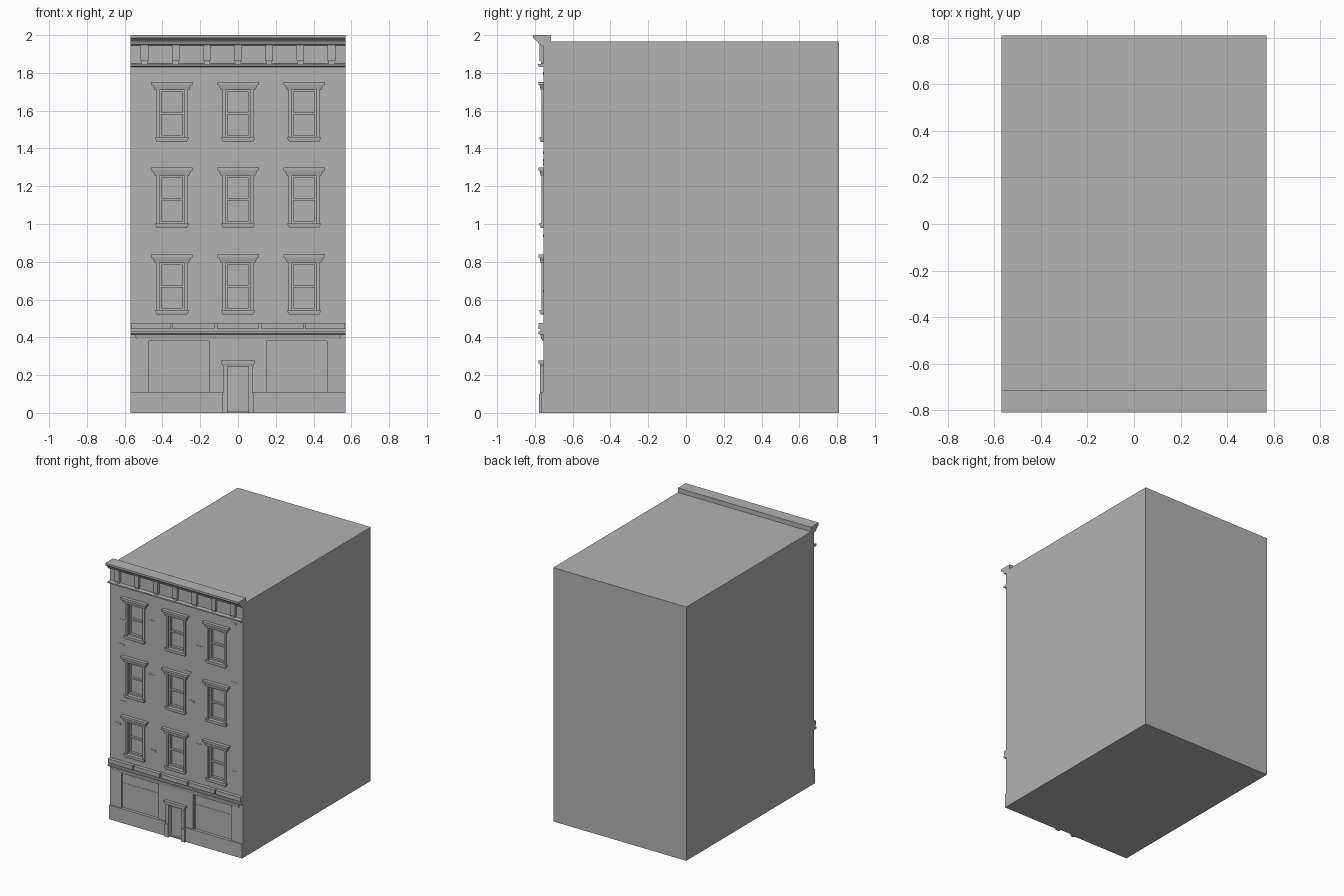
import bpy
import bmesh

old = bpy.data.objects.get("Cube")
if old:
    bpy.data.objects.remove(old, do_unlink=True)

stone = bpy.data.materials.new("grey_stone")
stone.use_nodes = True
GREY = (0.45, 0.45, 0.45, 1)
stone.diffuse_color = GREY
stone.node_tree.nodes["Principled BSDF"].inputs["Base Color"].default_value = GREY

W, WALL, BACK, ROOF = 0.57, -0.755, 0.81, 1.965
COLUMNS = (-0.35, 0, 0.35)
SILLS = (0.52, 0.98, 1.435)


def block(x, half, front, z0, z1, flare=0.0, back=WALL + 0.005):
    """Box centred on x; flare widens its top sideways and forwards."""
    bottom = [(x - half, front), (x + half, front), (x + half, back), (x - half, back)]
    top = [(x - half - flare, front - flare * 0.5), (x + half + flare, front - flare * 0.5),
           (x + half + flare, back), (x - half - flare, back)]
    verts = [(a, b, z0) for a, b in bottom] + [(a, b, z1) for a, b in top]
    faces = [(3, 2, 1, 0), (4, 5, 6, 7)]
    faces += [(i, (i + 1) % 4, (i + 1) % 4 + 4, i + 4) for i in range(4)]
    return verts, faces


def moulding(half, profile):
    """Extrude a y-z profile along the facade."""
    n = len(profile)
    verts = [(s * half, y, z) for s in (-1, 1) for y, z in profile]
    faces = [tuple(range(n)), tuple(range(2 * n - 1, n - 1, -1))]
    faces += [(i, i + n, (i + 1) % n + n, (i + 1) % n) for i in range(n)]
    return verts, faces


def make(name, pieces):
    bm = bmesh.new()
    for verts, faces in pieces:
        vs = [bm.verts.new(v) for v in verts]
        for f in faces:
            bm.faces.new([vs[i] for i in f])
    bmesh.ops.recalc_face_normals(bm, faces=bm.faces)
    mesh = bpy.data.meshes.new(name)
    bm.to_mesh(mesh)
    bm.free()
    mesh.materials.append(stone)
    obj = bpy.data.objects.new(name, mesh)
    bpy.context.scene.collection.objects.link(obj)
    return obj


# Main volume with window, shopfront and door recesses
body = make("building_body", [block(0, W, WALL, 0, ROOF, back=BACK)])
holes = [block(x, 0.068, -0.9, z + 0.024, z + 0.276, back=WALL + 0.03)
         for x in COLUMNS for z in SILLS]
holes += [block(s * 0.3125, 0.1675, -0.9, 0.11, 0.38, back=WALL + 0.015) for s in (-1, 1)]
holes.append(block(0, 0.056, -0.9, 0.008, 0.25, back=WALL + 0.02))
cutter = make("recess_cutter", holes)
cutter.hide_render = True
cut = body.modifiers.new("recesses", "BOOLEAN")
cut.operation = "DIFFERENCE"
cut.solver = "EXACT"
cut.object = cutter
bpy.context.view_layer.objects.active = body
bpy.ops.object.modifier_apply(modifier=cut.name)
bpy.data.objects.remove(cutter, do_unlink=True)

# Windows: surround, sashes, sill and flared head
for row, z in enumerate(SILLS):
    for col, x in enumerate(COLUMNS):
        tag = f"{row + 1}_{col + 1}"
        lo, hi, inner = z + 0.024, z + 0.276, WALL + 0.032
        make("window_surround_" + tag,
             [block(x + s * 0.074, 0.008, WALL - 0.009, lo, hi) for s in (-1, 1)])
        sash = [block(x + s * 0.062, 0.006, WALL + 0.01, lo, hi, back=inner) for s in (-1, 1)]
        sash += [block(x, 0.056, WALL + 0.01, hi - 0.012, hi, back=inner),
                 block(x, 0.056, WALL + 0.012, z + 0.145, z + 0.157, back=inner),
                 block(x, 0.056, WALL + 0.01, lo, lo + 0.012, back=inner)]
        make("window_sash_" + tag, sash)
        make("window_sill_" + tag,
             [block(x, 0.08, WALL - 0.014, z, z + 0.012, 0.004),
              block(x, 0.088, WALL - 0.02, z + 0.012, z + 0.025)])
        make("window_head_" + tag,
             [block(x, 0.09, WALL - 0.014, z + 0.274, z + 0.302, 0.013),
              block(x, 0.11, WALL - 0.027, z + 0.302, z + 0.318)])

# Roof cornice, frieze ledge and brackets
make("cornice", [moulding(W, [(-0.715, 1.945), (-0.715, 2.0), (-0.81, 2.0), (-0.81, 1.985),
                              (-0.797, 1.975), (-0.785, 1.965), (-0.778, 1.95), (-0.765, 1.945)])])
make("frieze_ledge", [moulding(W, [(WALL, 1.83), (WALL, 1.85), (-0.783, 1.846),
                                   (-0.783, 1.836), (-0.77, 1.83)])])
brackets = []
for i in range(-3, 4):
    x = i * 0.165
    brackets += [block(x, 0.02, WALL - 0.02, 1.862, 1.948),
                 block(x, 0.016, WALL - 0.012, 1.846, 1.862)]
make("frieze_brackets", brackets)

# Band above the shopfront, split into stones by narrow joints
joints = [-W, -0.352, -0.118, 0.118, 0.352, W]
make("shop_band_stones",
     [block((a + b) / 2, (b - a) / 2 - (0.006 if i in (1, 2, 3) else 0.003), -0.782, 0.445, 0.477)
      for i, (a, b) in enumerate(zip(joints, joints[1:]))])
make("shop_band_core", [block(0, W, WALL - 0.014, 0.43, 0.475)])
make("shop_ledge", [moulding(W, [(WALL, 0.414), (WALL, 0.434), (-0.782, 0.43),
                                 (-0.782, 0.42), (-0.768, 0.414)])])
make("shop_fascia", [block(0, 0.538, WALL - 0.007, 0.382, 0.392),
                     block(0, 0.54, WALL - 0.012, 0.392, 0.416, 0.008)])

# Shop windows: slim frame and transom
frames = []
for s in (-1, 1):
    x = s * 0.3125
    frames += [block(x + e * 0.163, 0.0045, WALL + 0.004, 0.11, 0.38, back=WALL + 0.017)
               for e in (-1, 1)]
    frames.append(block(x, 0.158, WALL + 0.013, 0.298, 0.302, back=WALL + 0.017))
make("shop_window_frames", frames)

# Plinth and doorway
make("plinth", [block(s * 0.325, 0.245, WALL - 0.009, 0, 0.11) for s in (-1, 1)])
door = []
for s in (-1, 1):
    door += [block(s * 0.068, 0.012, WALL - 0.017, 0, 0.25),
             block(s * 0.071, 0.015, WALL - 0.022, 0, 0.1)]
door += [block(0, 0.08, WALL - 0.017, 0.246, 0.262, 0.008),
         block(0, 0.09, WALL - 0.025, 0.262, 0.277)]
make("door_surround", door)
make("door_leaf", [block(0, 0.053, WALL + 0.014, 0.01, 0.246, back=WALL + 0.022)])

# Scattered raised bricks
BRICKS = [(-0.21, 1.62), (-0.46, 1.56), (-0.47, 1.37), (-0.45, 0.93), (-0.21, 1.2),
          (-0.5, 0.75), (-0.2, 0.62), (0.1, 1.31), (0.13, 1.09), (0.2, 1.53),
          (0.49, 1.79), (0.5, 1.33), (0.2, 0.77), (0.5, 0.64)]
make("raised_bricks", [block(x, 0.025, WALL - 0.003, z, z + 0.014) for x, z in BRICKS])
